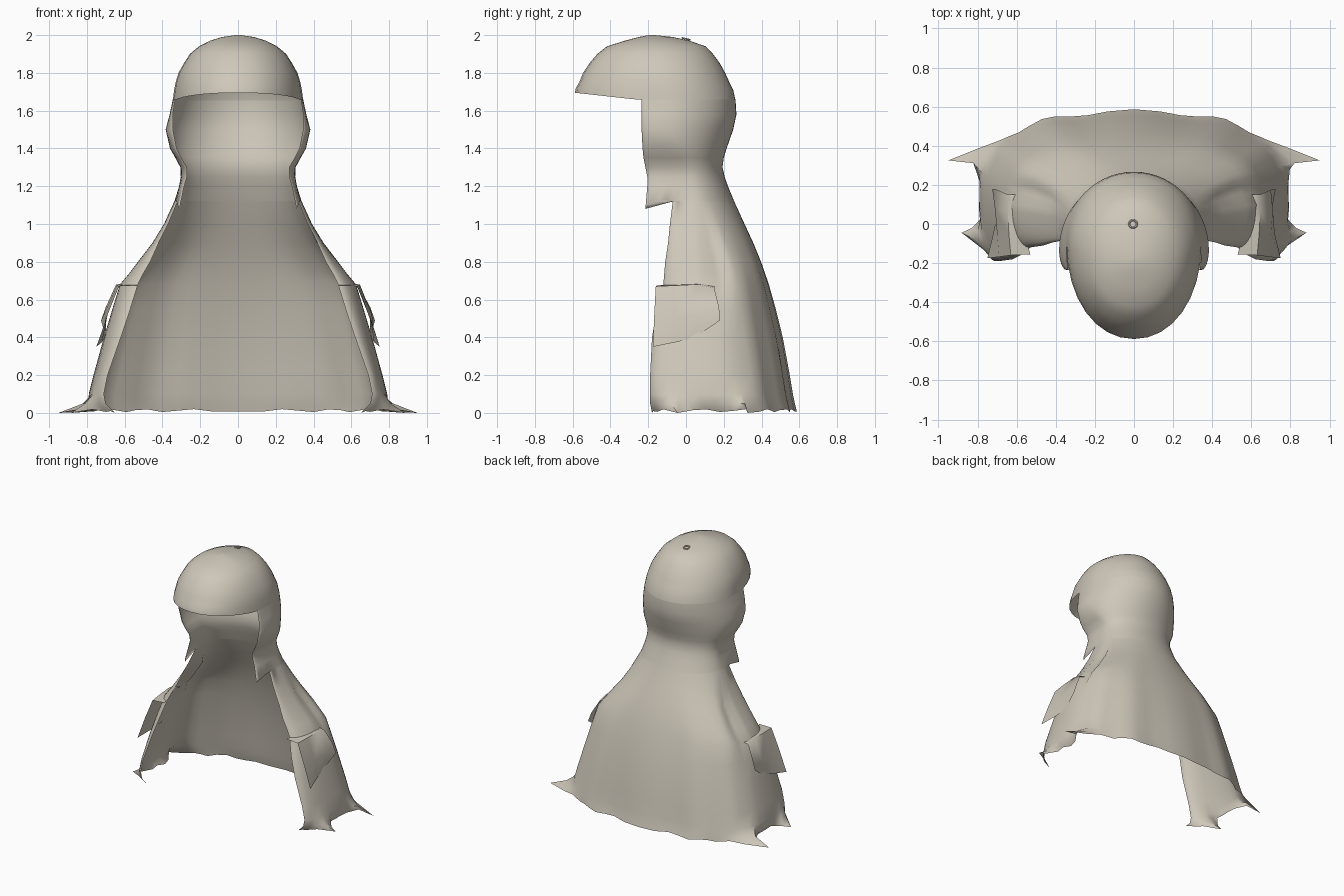
import bpy, bmesh, math

if "Cube" in bpy.data.objects:
    bpy.data.objects.remove(bpy.data.objects["Cube"])

cloth = bpy.data.materials.new("beige cloth")
cloth.diffuse_color = (0.62, 0.575, 0.49, 1)
cloth.use_nodes = True
cloth.node_tree.nodes["Principled BSDF"].inputs["Base Color"].default_value = cloth.diffuse_color
BACK, SIDE = 14, 8   # segments per half: back quarter, side-to-front quarter


def finish(bm, name, angle=60):
    bmesh.ops.remove_doubles(bm, verts=bm.verts, dist=0.002)
    me = bpy.data.meshes.new(name)
    bm.to_mesh(me)
    bm.free()
    ob = bpy.data.objects.new(name, me)
    bpy.context.collection.objects.link(ob)
    me.materials.append(cloth)
    bpy.ops.object.select_all(action='DESELECT')
    bpy.context.view_layer.objects.active = ob
    ob.select_set(True)
    bpy.ops.object.shade_smooth_by_angle(angle=math.radians(angle))
    return ob


def half_section(z, yb, xs, ys, xf, yf, front=1.0):
    """From the front edge round the side to the middle of the back."""
    e = 1 - 0.2 * min(1, max(0, (1.1 - z) / 0.3))   # squarer towards the ground
    pts = []
    for i in range(SIDE + 1):
        s = math.pi / 2 * (1 - i / SIDE)
        pts.append([xf + (xs - xf) * max(0, math.cos(s)) ** front,
                    ys + (yf - ys) * math.sin(s) ** front, z])
    for i in range(1, BACK + 1):
        t = math.pi / 2 * (1 - i / BACK)
        pts.append([xs * math.sin(t) ** e, ys + (yb - ys) * math.cos(t) ** e, z])
    return pts


def full(half):
    return half + [[-x, y, z] for x, y, z in half[-2::-1]]


def grid(bm, rows):
    vs = [[bm.verts.new(p) for p in row] for row in rows]
    for a, b in zip(vs, vs[1:]):
        for c in range(len(a) - 1):
            bm.faces.new((a[c], a[c + 1], b[c + 1], b[c]))
    return vs


# Cloak and hood sides: z, back y, side x, side y, front edge x, front edge y
cloak = [
    (0.01, .575, .78, .18, .65, -.18), (0.05, .565, .795, .15, .70, -.19),
    (0.10, .555, .79, .13, .71, -.19), (0.2, .54, .765, .12, .69, -.19),
    (0.4, .505, .71, .10, .62, -.18), (0.55, .47, .665, .10, .57, -.155),
    (0.68, .435, .625, .10, .53, -.12), (0.74, .415, .575, .10, .50, -.115),
    (0.8, .395, .53, .09, .465, -.11), (0.9, .355, .453, .075, .42, -.095),
    (1.0, .31, .392, .06, .37, -.085), (1.12, .255, .337, .03, .32, -.07),
    (1.125, .253, .335, .03, .31, -.215), (1.2, .222, .312, .02, .285, -.205),
    (1.25, .205, .303, .01, .27, -.205), (1.3, .193, .305, 0, .27, -.215),
    (1.35, .20, .332, -.03, .30, -.225), (1.4, .215, .36, -.06, .325, -.23),
    (1.5, .25, .383, -.13, .345, -.235), (1.58, .267, .362, -.11, .345, -.235),
    (1.66, .262, .345, -.1, .333, -.235)]
rows = []
for k, ring in enumerate(cloak):
    half = half_section(*ring)
    z = ring[0]
    for i, p in enumerate(half):
        u = (i - SIDE) / BACK                    # 0 at the side, 1 at the back
        if z < 1 and u > 0.2:                    # soft vertical folds
            p[1] += 0.012 * (1 - z) * math.cos(u * 6 * math.pi)
        if 0.65 < z < 0.95 and 1 <= i - SIDE <= 2:  # crease behind the shoulder
            p[0] -= 0.025
        if k == 0:                               # ragged hem
            p[2] = 0.012 + 0.008 * math.cos(i * 1.9)
        if k == 12:                              # hanging chin flap
            p[2] -= 0.045 * max(0, 1 - i / 4)
    if z < 0.08:                                 # pointed hem corners
        f = 1 if k == 0 else 0.3
        for i, dx, dy in ((SIDE + 2, .06, .02), (SIDE + 3, .205, -.01), (SIDE + 4, .07, 0),
                          (SIDE, -.02, 0), (4, .14, .03), (3, .05, 0), (5, .07, 0)):
            half[i][0] += dx * f
            half[i][1] += dy * f
        if k == 0:
            for i in (SIDE + 3, 4, 0):
                half[i][2] = 0
    rows.append(full(half))
bm = bmesh.new()
grid(bm, rows)

# Hood dome with its overhanging brim
dome = [
    (1.66, .262, .345, -.1, 0, -.588), (1.71, .25, .338, -.11, 0, -.583),
    (1.75, .23, .33, -.12, 0, -.565), (1.8, .207, .315, -.13, 0, -.545),
    (1.85, .18, .287, -.14, 0, -.512), (1.9, .143, .255, -.15, 0, -.47),
    (1.94, .105, .207, -.16, 0, -.42), (1.97, .02, .15, -.17, 0, -.325),
    (1.99, -.07, .085, -.175, 0, -.25), (2.0, -.165, .012, -.18, 0, -.195)]
rows = []
for k, ring in enumerate(dome):
    half = half_section(*ring, front=0.96)
    for p in half:
        lift = max(0, (-.23 - p[1]) / .36)
        if k == 0:
            p[2] = 1.655 + 0.04 * lift
        elif k == 1:
            p[2] += 0.01 * lift
    rows.append(full(half))
top = grid(bm, rows)[-1]
bm.faces.new(top[:-1])
finish(bm, "hooded_cloak")

# Small ring on the crown
bpy.ops.mesh.primitive_torus_add(major_segments=12, minor_segments=6, major_radius=0.02,
                                 minor_radius=0.005, location=(-0.005, 0, 1.98),
                                 rotation=(-0.25, 0, 0))
crown = bpy.context.object
crown.name = "crown_ring"
crown.data.materials.append(cloth)

# Short open sleeve flaps, curling in at the bottom, with a folded top
flap = [
    [(.75, -.175, .35), (.72, -.05, .375), (.70, .05, .40), (.725, .18, .49)],
    [(.69, -.168, .52), (.70, -.05, .51), (.71, .07, .52), (.70, .175, .56)],
    [(.63, -.16, .67), (.64, -.05, .675), (.645, .07, .68), (.645, .15, .66)],
    [(.53, -.155, .675), (.56, -.05, .68), (.59, .07, .685), (.60, .15, .67)]]
for name, sx in (("sleeve_right", 1), ("sleeve_left", -1)):
    bm = bmesh.new()
    grid(bm, [[(sx * x, y, z) for x, y, z in row[::sx]] for row in flap])
    finish(bm, name, 60)
